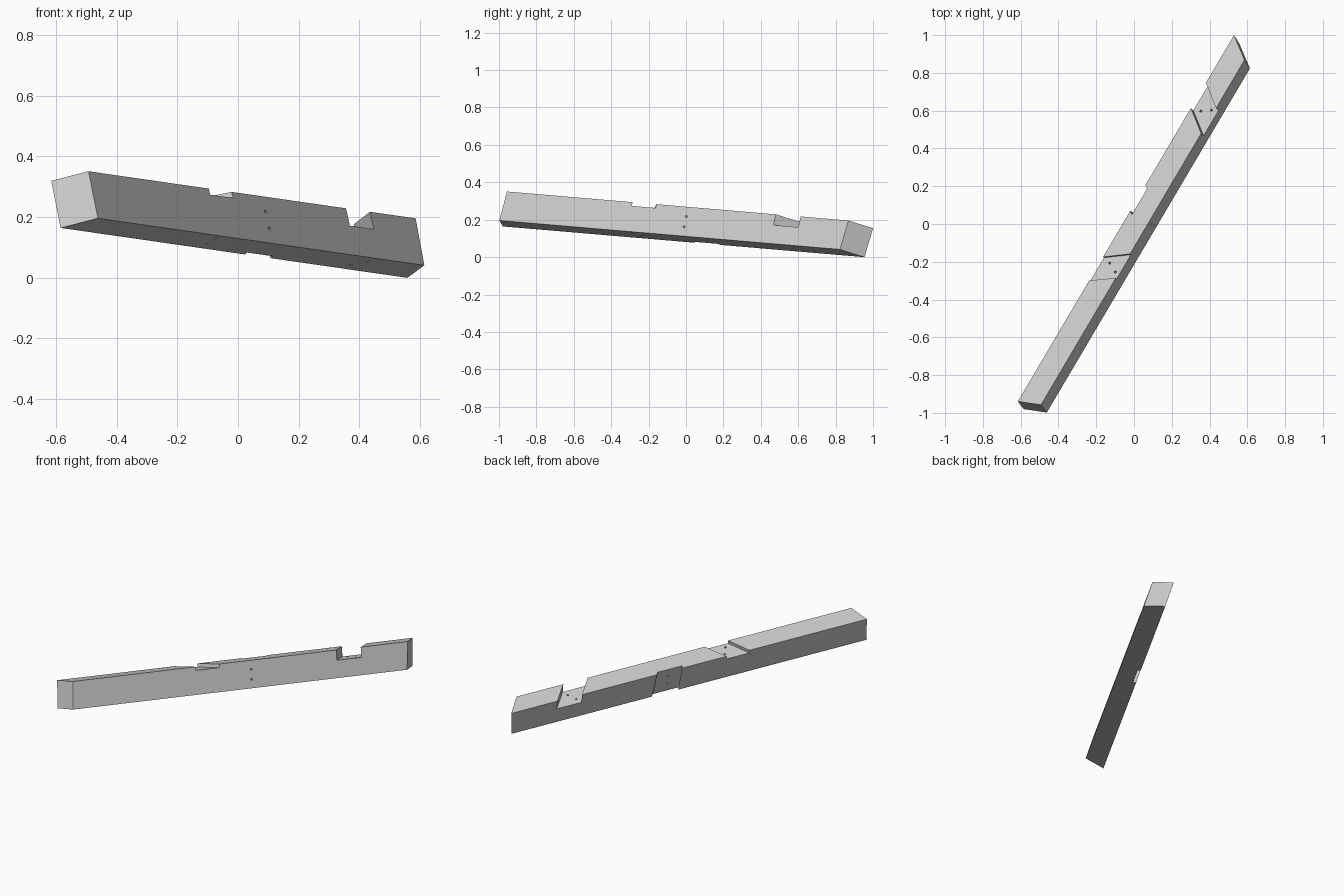
import bpy, bmesh
from mathutils import Vector, Matrix

old = bpy.data.objects.get("Cube")
if old:
    bpy.data.objects.remove(old, do_unlink=True)

# Beam axes: along the length, across the width, up through the depth
along = Vector((0.507, 0.859, -0.073)).normalized()
up = Vector((-0.215, 0.208, 0.952))
up = (up - along * up.dot(along)).normalized()
across = up.cross(along)
frame = Matrix((along, across, up)).transposed().to_4x4()
frame.translation = (0.0166, -0.0285, 0.1775)

HALF_W, HALF_H = 0.06, 0.0815

timber = bpy.data.materials.new("light grey timber")
timber.use_nodes = True
grey = (0.6, 0.6, 0.6, 1)
timber.diffuse_color = grey
timber.node_tree.nodes["Principled BSDF"].inputs["Base Color"].default_value = grey


def add_object(name, bm):
    bmesh.ops.recalc_face_normals(bm, faces=bm.faces)
    mesh = bpy.data.meshes.new(name)
    bm.to_mesh(mesh)
    bm.free()
    mesh.materials.append(timber)
    obj = bpy.data.objects.new(name, mesh)
    obj.matrix_world = frame
    bpy.context.collection.objects.link(obj)
    return obj


def block(name, start, end, t_range, r_range):
    """Six-sided block; start and end give the length position at (t, r)."""
    bm = bmesh.new()
    (t0, t1), (r0, r1) = t_range, r_range
    ring = [(t0, r0), (t1, r0), (t1, r1), (t0, r1)]
    a, b = [[bm.verts.new((f(t, r), t, r)) for t, r in ring] for f in (start, end)]
    bm.faces.new(a)
    bm.faces.new(b)
    for i in range(4):
        j = (i + 1) % 4
        bm.faces.new((a[i], a[j], b[j], b[i]))
    return add_object(name, bm)


def drill(name, p, q, radius=0.0058):
    """Round cutter from p to q, running past both ends."""
    p, q = Vector(p), Vector(q)
    axis = q - p
    turn = axis.to_track_quat('Z', 'Y').to_matrix().to_4x4()
    bm = bmesh.new()
    bmesh.ops.create_cone(bm, cap_ends=True, segments=16, radius1=radius,
                          radius2=radius, depth=axis.length * 1.5,
                          matrix=Matrix.Translation((p + q) / 2) @ turn)
    return add_object(name, bm)


def slanted(base, t_slope, r_slope=0.0):
    return lambda t, r: base + t_slope * t + r_slope * r


# Timber with a skewed cut at each end
beam = block("notched_beam", slanted(-1.0945, -0.37, 0.05), slanted(1.0947, 0.73, 0.08),
             (-HALF_W, HALF_W), (-HALF_H, HALF_H))

# Notches: shallow and deep ones in the top, a shallow one in the left side
wide, high = (-0.1, 0.1), (-0.12, 0.12)
cutters = [
    block("front_top_notch", slanted(-0.327, -0.67), slanted(-0.18, -0.7),
          wide, (HALF_H - 0.021, 0.12)),
    block("back_top_notch", slanted(0.65, 0.75), slanted(0.806, 0.77),
          wide, (HALF_H - 0.06, 0.12)),
    block("side_notch", slanted(0.0236, 0.75, -0.08), slanted(0.186, 0.75, -0.13),
          (HALF_W - 0.018, 0.1), high),
]

# Pairs of bolt holes running right through from each notch
for s, t in ((-0.235, 0.018), (-0.262, -0.034), (0.71, 0.023), (0.742, -0.025)):
    cutters.append(drill("top_hole", (s - 0.005, t, -HALF_H), (s + 0.005, t, HALF_H)))
for r in (-0.03, 0.028):
    cutters.append(drill("side_hole", (0.06, -HALF_W, r), (0.15, HALF_W, r)))

for cutter in cutters:
    cutter.hide_render = True
    cut = beam.modifiers.new(cutter.name, 'BOOLEAN')
    cut.operation = 'DIFFERENCE'
    cut.solver = 'EXACT'
    cut.object = cutter

# Bake the cuts and drop the cutters
bpy.context.view_layer.update()
graph = bpy.context.evaluated_depsgraph_get()
result = bpy.data.meshes.new_from_object(beam.evaluated_get(graph))
beam.modifiers.clear()
beam.data = result
result.materials.clear()
result.materials.append(timber)
for face in result.polygons:
    face.material_index = 0
for cutter in cutters:
    bpy.data.objects.remove(cutter, do_unlink=True)
